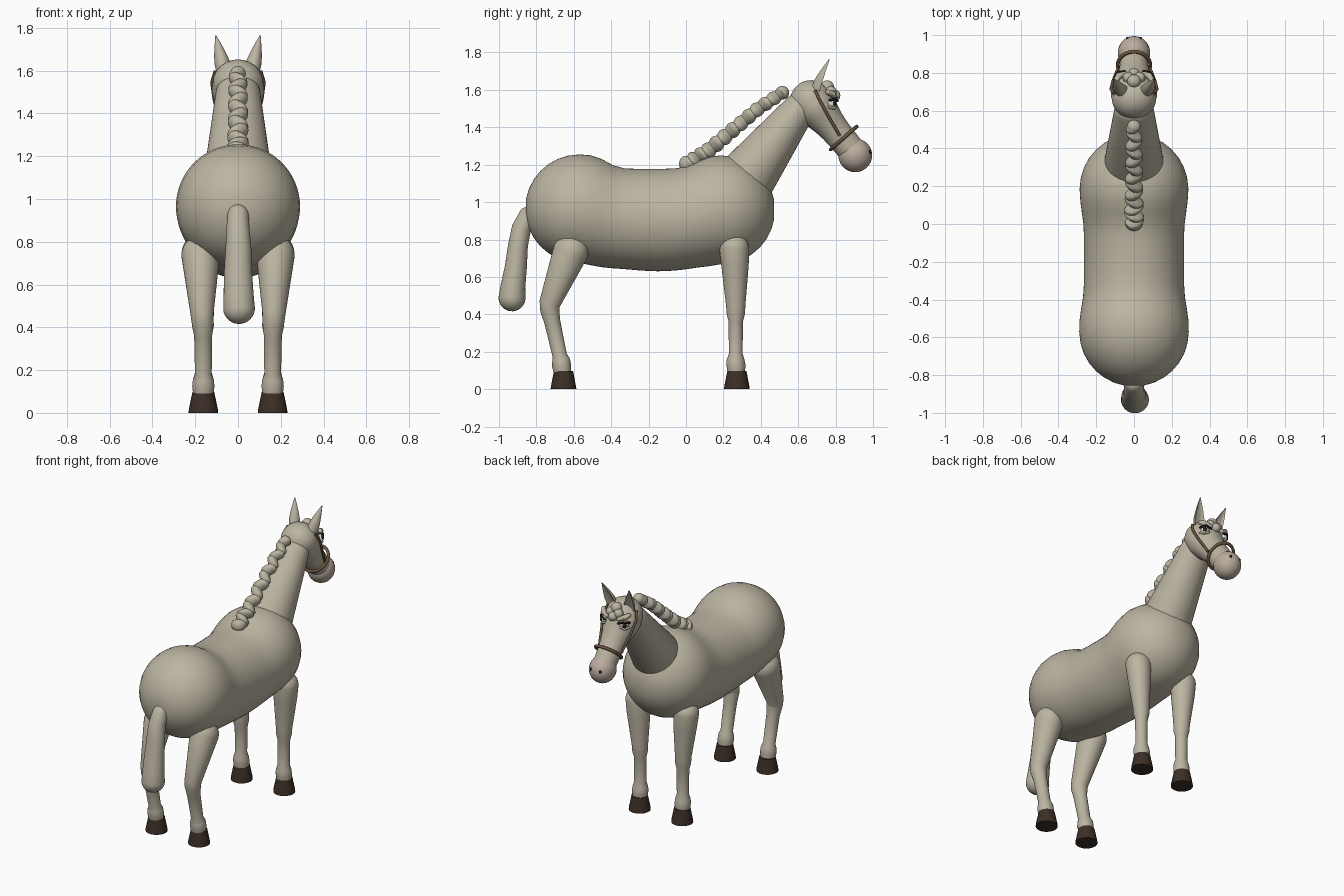
import bpy, bmesh
from math import sin, cos, pi, radians
from mathutils import Vector

if "Cube" in bpy.data.objects:
    bpy.data.objects.remove(bpy.data.objects["Cube"])


def material(name, rgb):
    m = bpy.data.materials.new(name)
    m.diffuse_color = (*rgb, 1)
    m.use_nodes = True
    m.node_tree.nodes["Principled BSDF"].inputs["Base Color"].default_value = m.diffuse_color
    return m


COAT = material("coat", (0.50, 0.46, 0.36))
NOSE = material("nose", (0.50, 0.41, 0.34))
HORN = material("horn", (0.045, 0.028, 0.02))
LEATHER = material("leather", (0.15, 0.09, 0.05))
WHITE = material("white", (0.75, 0.74, 0.7))
BLACK = material("black", (0.015, 0.012, 0.01))
X = Vector((1, 0, 0))


def finish(bm, name, mat):
    bmesh.ops.recalc_face_normals(bm, faces=bm.faces)
    me = bpy.data.meshes.new(name)
    bm.to_mesh(me)
    bm.free()
    me.materials.append(mat)
    ob = bpy.data.objects.new(name, me)
    bpy.context.collection.objects.link(ob)
    bpy.context.view_layer.objects.active = ob
    ob.select_set(True)
    bpy.ops.object.shade_smooth_by_angle(angle=radians(40))
    ob.select_set(False)
    return ob


def loft(name, pts, mat=COAT, caps=(True, True), axis=None, dent=1, n=32):
    """Skin elliptical rings (x, y, z, side radius, depth radius); caps add domed ends."""
    rings = []
    P = [Vector(p[:3]) for p in pts]
    last = len(P) - 1
    for i, p in enumerate(pts):
        t = axis or (P[min(i + 1, last)] - P[max(i - 1, 0)])
        t = Vector(t).normalized()
        side = (X - t * t.x).normalized()
        ring = (P[i], t, side, side.cross(t), p[3], p[4])
        dome = []
        for k in range(1, 8):
            a = k / 8 * pi / 2 + 0.02
            sgn = -1 if i == 0 else 1
            dome.append((P[i] + t * sgn * p[4] * sin(a), t, side, ring[3],
                         p[3] * cos(a), p[4] * cos(a)))
        if i == 0 and caps[0]:
            rings += dome[::-1]
        rings.append(ring)
        if i == last and caps[1]:
            rings += dome
    bm = bmesh.new()
    loops = []
    for c, t, s, u, rx, rp in rings:
        loop = []
        for j in range(n):
            a = 2 * pi * j / n
            d = sin(a) * rp
            loop.append(bm.verts.new(c + s * cos(a) * rx + u * (d if d > 0 else d * dent)))
        loops.append(loop)
    for a, b in zip(loops, loops[1:]):
        for j in range(n):
            bm.faces.new((a[j], a[(j + 1) % n], b[(j + 1) % n], b[j]))
    bm.faces.new(loops[0])
    bm.faces.new(loops[-1])
    return finish(bm, name, mat)


def ball(name, co, r, mat=COAT, scale=(1, 1, 1)):
    bm = bmesh.new()
    bmesh.ops.create_uvsphere(bm, u_segments=32, v_segments=20, radius=r)
    for v in bm.verts:
        v.co = Vector(a * b for a, b in zip(v.co, scale)) + Vector(co)
    return finish(bm, name, mat)


def strap(name, pts, r, cyclic=False):
    cu = bpy.data.curves.new(name, 'CURVE')
    cu.dimensions = '3D'
    cu.bevel_depth = r
    cu.bevel_resolution = 3
    cu.use_fill_caps = True
    sp = cu.splines.new('POLY')
    sp.points.add(len(pts) - 1)
    for q, p in zip(sp.points, pts):
        q.co = (*p, 1)
    sp.use_cyclic_u = cyclic
    cu.materials.append(LEATHER)
    ob = bpy.data.objects.new(name, cu)
    bpy.context.collection.objects.link(ob)


# body: (y, top, bottom, half width)
body = [(-.57, 1.255, .675, .29), (-.51, 1.25, .663, .288), (-.45, 1.23, .652, .28),
        (-.39, 1.197, .646, .27), (-.33, 1.18, .642, .266), (-.24, 1.177, .634, .265),
        (-.15, 1.177, .63, .265), (-.06, 1.18, .634, .265), (0, 1.19, .641, .268),
        (.06, 1.215, .65, .276), (.12, 1.24, .657, .284), (.185, 1.25, .668, .288)]
loft("body", [(0, y, (a + b) / 2, w, (a - b) / 2) for y, a, b, w in body],
     axis=(0, 1, 0), n=64)

# neck
loft("neck", [(0, .31, 1.11, .16, .16), (0, .60, 1.49, .105, .09)], n=48)

# head, along the slope from poll to muzzle
ax = Vector((0, .638, -.77))
poll = Vector((0, .668, 1.54))
head = [(0, .118, .112), (.03, .122, .112), (.06, .121, .108), (.10, .108, .098),
        (.15, .092, .086), (.20, .082, .079), (.26, .076, .076), (.34, .072, .074)]
loft("head", [(*(poll + ax * t), a, b) for t, a, b in head], axis=ax, n=48)
ball("muzzle", (0, .905, 1.25), .09, NOSE, (.95, 1, 1))

# braided mane
path = [Vector(p) for p in ((0, .01, 1.205), (0, .12, 1.275), (0, .25, 1.385),
                            (0, .38, 1.495), (0, .515, 1.585))]
mane = []
N = 96
for i in range(N + 1):
    f = i / N * 4
    k = min(int(f), 3)
    p = path[k].lerp(path[k + 1], f - k)
    r = (.046 - .01 * i / N) * (.78 + .24 * abs(sin(pi * (12 * i / N + .5))))
    mane.append((.012 * sin(pi * 12 * i / N), p.y, p.z, r, r))
loft("mane_braid", mane, axis=(0, .8, .6), n=24)

# tail
loft("tail", [(0, -.845, .925, .05, .05), (0, -.88, .86, .054, .052),
              (.002, -.898, .77, .06, .053), (0, -.91, .65, .066, .059),
              (.003, -.925, .55, .07, .066), (.005, -.93, .488, .074, .072)])

# forelock tufts
for i, (x, y, z, r) in enumerate(((0, .755, 1.615, .036), (-.03, .775, 1.59, .03),
                                  (.03, .775, 1.59, .03), (0, .795, 1.57, .03))):
    ball(f"forelock_{i + 1}", (x, y, z), r)

for s, tag in ((1, "right"), (-1, "left")):
    # front leg
    loft(f"front_leg_{tag}",
         [(s * .183, .258, .75, .08, .08), (s * .178, .262, .66, .075, .073),
          (s * .165, .266, .44, .051, .051), (s * .164, .266, .405, .051, .05),
          (s * .163, .266, .36, .041, .038), (s * .162, .266, .19, .038, .037),
          (s * .162, .265, .155, .049, .048), (s * .162, .268, .125, .052, .051),
          (s * .162, .268, .09, .048, .046)], axis=(0, 0, -1), caps=(True, False))
    # hind leg
    loft(f"hind_leg_{tag}",
         [(s * .175, -.617, .735, .09, .095), (s * .168, -.73, .455, .053, .056),
          (s * .165, -.728, .42, .051, .051), (s * .163, -.715, .36, .042, .043),
          (s * .162, -.675, .18, .039, .039), (s * .162, -.668, .155, .049, .048),
          (s * .162, -.665, .125, .052, .051), (s * .162, -.66, .09, .048, .046)],
         caps=(True, False))
    # hooves
    for part, y in (("front", .272), ("hind", -.655)):
        loft(f"{part}_hoof_{tag}", [(s * .162, y, 0, .069, .069), (s * .162, y, .015, .068, .067),
                                    (s * .162, y, .098, .051, .051)],
             HORN, (False, False), axis=(0, 0, 1), n=24)
    # ear, hollow at the front
    base, tip = Vector((s * .066, .715, 1.60)), Vector((s * .104, .768, 1.765))
    loft(f"ear_{tag}", [(*base.lerp(tip, t), a, b) for t, a, b in
                        ((0, .036, .045), (.25, .036, .043), (.5, .027, .032),
                         (.75, .015, .018), (1, .002, .002))],
         caps=(False, False), dent=-.3, n=24)
    # eye, pupil, lids and brow
    ball(f"eye_{tag}", (s * .074, .778, 1.528), .027, WHITE)
    ball(f"pupil_{tag}", (s * .084, .79, 1.528), .016, BLACK)
    loft(f"upper_lash_{tag}", [(s * .05, .81, 1.54, .006, .006), (s * .085, .802, 1.552, .008, .008),
                               (s * .107, .77, 1.545, .007, .007)], BLACK, n=12)
    loft(f"lower_lid_{tag}", [(s * .062, .802, 1.512, .007, .007), (s * .087, .792, 1.502, .008, .008),
                              (s * .102, .765, 1.508, .007, .007)], n=12)
    loft(f"brow_{tag}", [(s * .045, .795, 1.562, .014, .014), (s * .08, .785, 1.577, .018, .018),
                         (s * .096, .76, 1.588, .014, .014)], n=16)
    # nostril
    ball(f"nostril_{tag}", (s * .035, .982, 1.268), .011, BLACK, (.8, .8, 1))
    # cheek strap
    strap(f"cheek_strap_{tag}", [(s * .106, .69, 1.598), (s * .122, .715, 1.545),
                                 (s * .112, .755, 1.47), (s * .086, .822, 1.355)], .008)

# noseband loop
u = Vector((0, .75, .66))
strap("noseband", [Vector((0, .843, 1.343)) + X * .086 * cos(a) + u * .092 * sin(a)
                   for a in (2 * pi * i / 40 for i in range(40))], .01, True)
